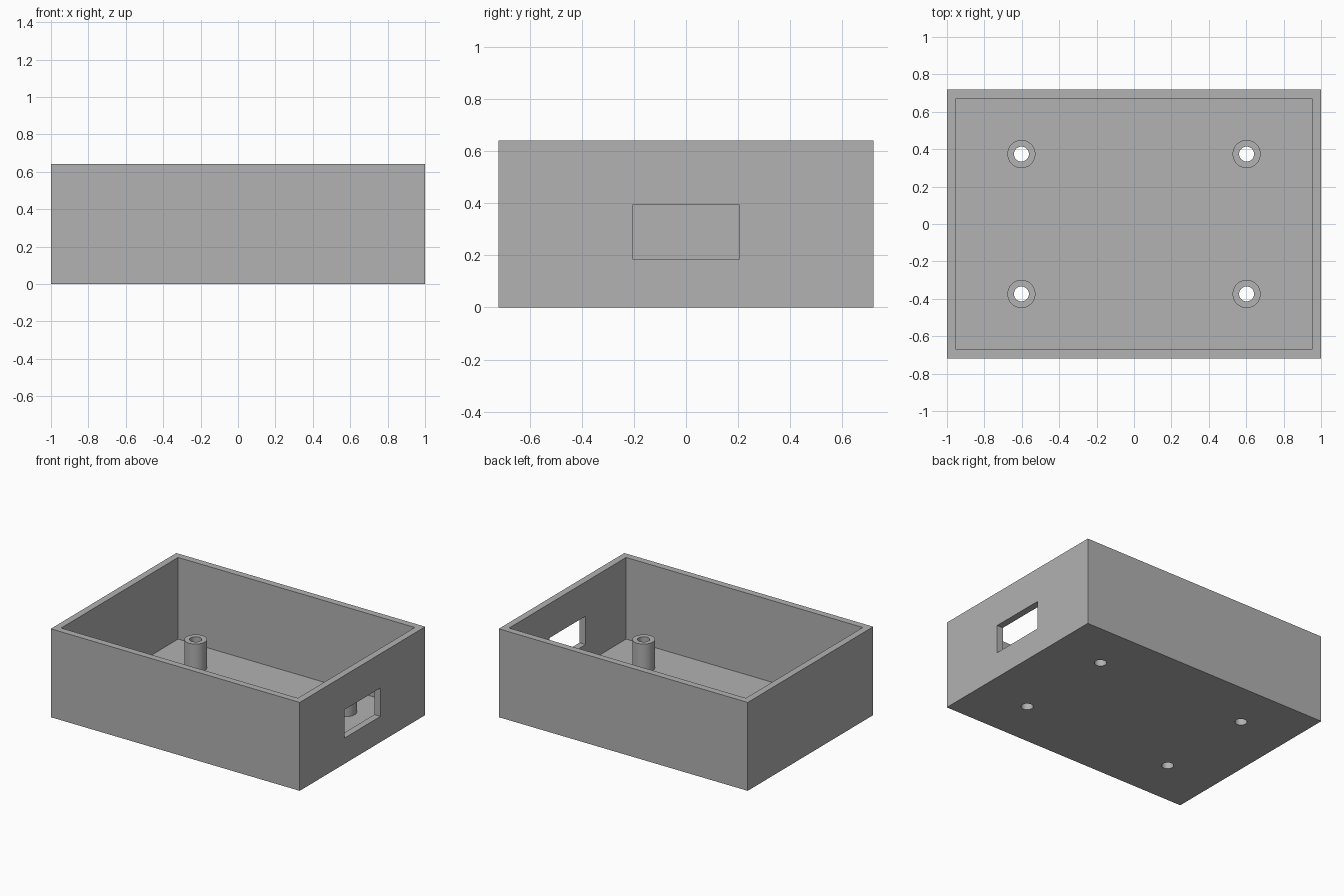
import bpy
import math

if "Cube" in bpy.data.objects:
    bpy.data.objects.remove(bpy.data.objects["Cube"], do_unlink=True)

# Overall sizes
LENGTH, DEPTH, HEIGHT = 2.0, 1.44, 0.642
WALL = 0.049
POST_X, POST_Y, POST_TOP = 0.602, 0.374, 0.254
POST_RADIUS, HOLE_RADIUS = 0.075, 0.04

grey = bpy.data.materials.new("plain_grey")
grey.use_nodes = True
COLOUR = (0.445, 0.445, 0.445, 1)
grey.diffuse_color = COLOUR
grey.node_tree.nodes["Principled BSDF"].inputs["Base Color"].default_value = COLOUR


def box(name, low, high):
    """Box spanning two opposite corners."""
    centre = [(a + b) / 2 for a, b in zip(low, high)]
    bpy.ops.mesh.primitive_cube_add(size=1, location=centre)
    obj = bpy.context.object
    obj.name = name
    obj.scale = [b - a for a, b in zip(low, high)]
    bpy.ops.object.transform_apply(location=False, rotation=False, scale=True)
    obj.data.materials.append(grey)
    return obj


def cylinder(name, x, y, radius, low, high):
    """Upright cylinder between two heights."""
    bpy.ops.mesh.primitive_cylinder_add(
        vertices=64, radius=radius, depth=high - low,
        location=(x, y, (low + high) / 2))
    obj = bpy.context.object
    obj.name = name
    obj.data.materials.append(grey)
    return obj


def cut(obj, cutter):
    """Subtract the cutter from the object."""
    cutter.hide_render = True
    bpy.context.view_layer.objects.active = obj
    mod = obj.modifiers.new("cut", "BOOLEAN")
    mod.operation = "DIFFERENCE"
    mod.solver = "EXACT"
    mod.object = cutter
    bpy.ops.object.modifier_apply(modifier=mod.name)


def smooth(obj):
    bpy.ops.object.select_all(action="DESELECT")
    obj.select_set(True)
    bpy.context.view_layer.objects.active = obj
    bpy.ops.object.shade_smooth_by_angle(angle=math.radians(30))


# Open tray with a cavity and a connector window in the +x wall
half_x, half_y = LENGTH / 2, DEPTH / 2
tray = box("tray", (-half_x, -half_y, 0), (half_x, half_y, HEIGHT))
cavity = box("cavity_cutter", (WALL - half_x, WALL - half_y, WALL),
             (half_x - WALL, half_y - WALL, HEIGHT + 0.2))
window = box("window_cutter", (half_x - 0.2, -0.206, 0.187),
             (half_x + 0.2, 0.206, 0.393))
cutters = [cavity, window]
for cutter in cutters:
    cut(tray, cutter)

# Hollow mounting posts, their holes running through the floor
for side, sx in (("left", 1), ("right", -1)):
    for end, sy in (("front", -1), ("back", 1)):
        x, y = sx * POST_X, sy * POST_Y
        post = cylinder(f"{end}_{side}_post", x, y, POST_RADIUS, WALL, POST_TOP)
        hole = cylinder("hole_cutter", x, y, HOLE_RADIUS, -0.1, POST_TOP + 0.1)
        cut(post, hole)
        cut(tray, hole)
        smooth(post)
        cutters.append(hole)
smooth(tray)

for cutter in cutters:
    bpy.data.objects.remove(cutter, do_unlink=True)
